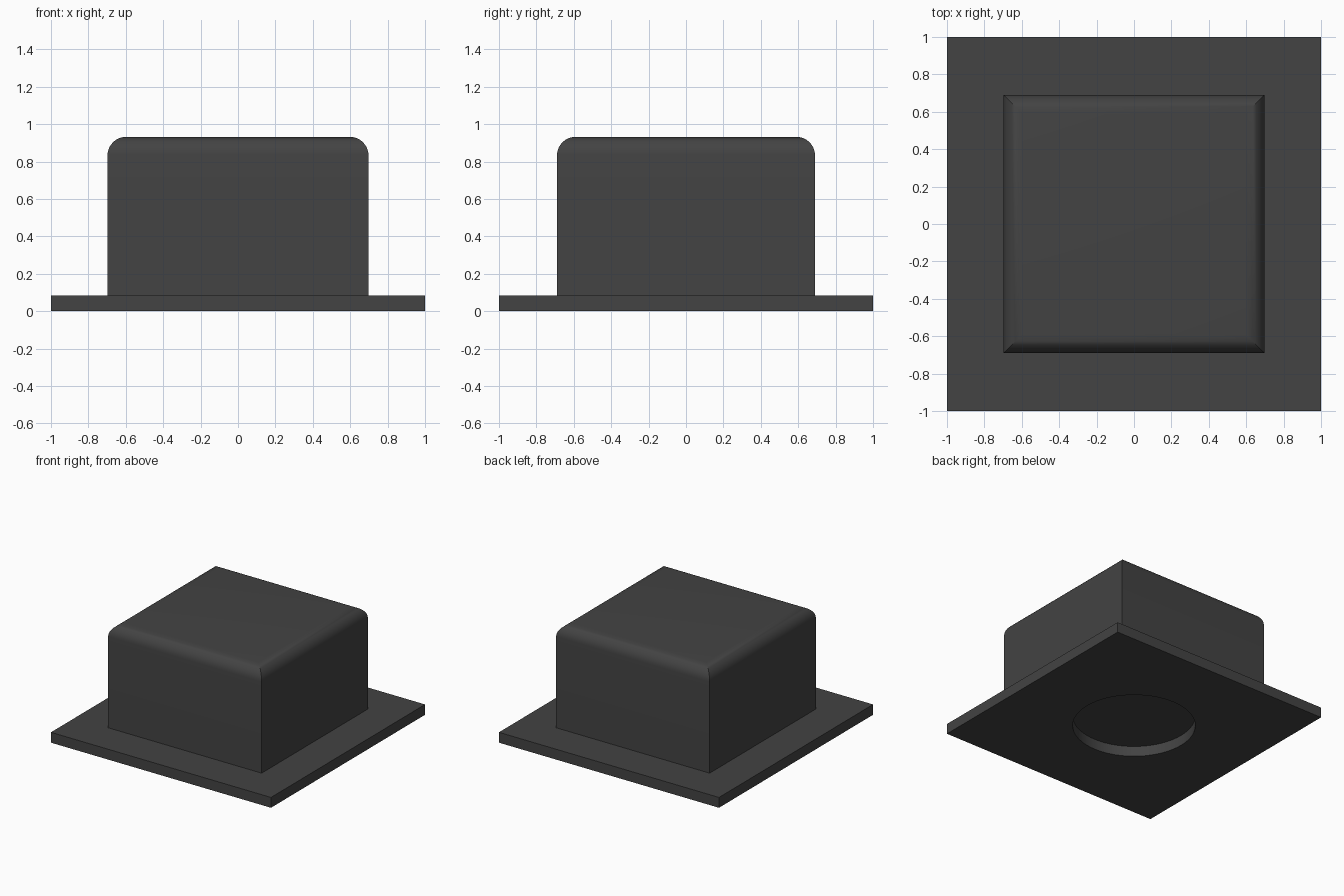
import bpy, bmesh, math

if "Cube" in bpy.data.objects:
    bpy.data.objects.remove(bpy.data.objects["Cube"])

PLATE_H = 0.085              # plate thickness
HX, HY = 0.698, 0.69         # housing half sizes
TOP, R, STEPS = 0.932, 0.1, 8  # housing height, edge radius, rounding steps

charcoal = bpy.data.materials.new("charcoal")
charcoal.diffuse_color = (0.056, 0.056, 0.056, 1)
charcoal.use_nodes = True
charcoal.node_tree.nodes["Principled BSDF"].inputs["Base Color"].default_value = charcoal.diffuse_color


def finish(obj):
    """Assign the colour and smooth the curved areas only."""
    obj.data.materials.clear()
    obj.data.materials.append(charcoal)
    bpy.ops.object.select_all(action='DESELECT')
    obj.select_set(True)
    bpy.context.view_layer.objects.active = obj
    bpy.ops.object.shade_smooth_by_angle(angle=math.radians(30))


# Base plate with a round opening through its centre
bpy.ops.mesh.primitive_cube_add(size=1, location=(0, 0, PLATE_H / 2))
plate = bpy.context.object
plate.name = "base_plate"
plate.scale = (2, 2, PLATE_H)
bpy.ops.object.transform_apply(location=True, rotation=False, scale=True)

bpy.ops.mesh.primitive_cylinder_add(vertices=64, radius=0.462, depth=1)
cutter = bpy.context.object
cutter.name = "opening_cutter"
cutter.hide_render = True

cut = plate.modifiers.new("opening", 'BOOLEAN')
cut.operation = 'DIFFERENCE'
cut.solver = 'EXACT'
cut.object = cutter
bpy.context.view_layer.objects.active = plate
bpy.ops.object.modifier_apply(modifier=cut.name)
bpy.data.objects.remove(cutter)
finish(plate)

# Housing: stacked rectangles with rounded top edges and mitred corners
levels = [(0, PLATE_H)]
for i in range(STEPS + 1):
    t = math.pi / 2 * i / STEPS
    levels.append((R * (1 - math.cos(t)), TOP - R + R * math.sin(t)))

bm = bmesh.new()
rings = [[bm.verts.new((sx * (HX - d), sy * (HY - d), z))
          for sx, sy in ((-1, -1), (1, -1), (1, 1), (-1, 1))]
         for d, z in levels]
for low, high in zip(rings, rings[1:]):
    for k in range(4):
        n = (k + 1) % 4
        bm.faces.new((low[k], low[n], high[n], high[k]))
bm.faces.new(rings[-1])
bm.faces.new(rings[0][::-1])
mesh = bpy.data.meshes.new("housing")
bm.to_mesh(mesh)
bm.free()
housing = bpy.data.objects.new("housing", mesh)
bpy.context.collection.objects.link(housing)
finish(housing)
